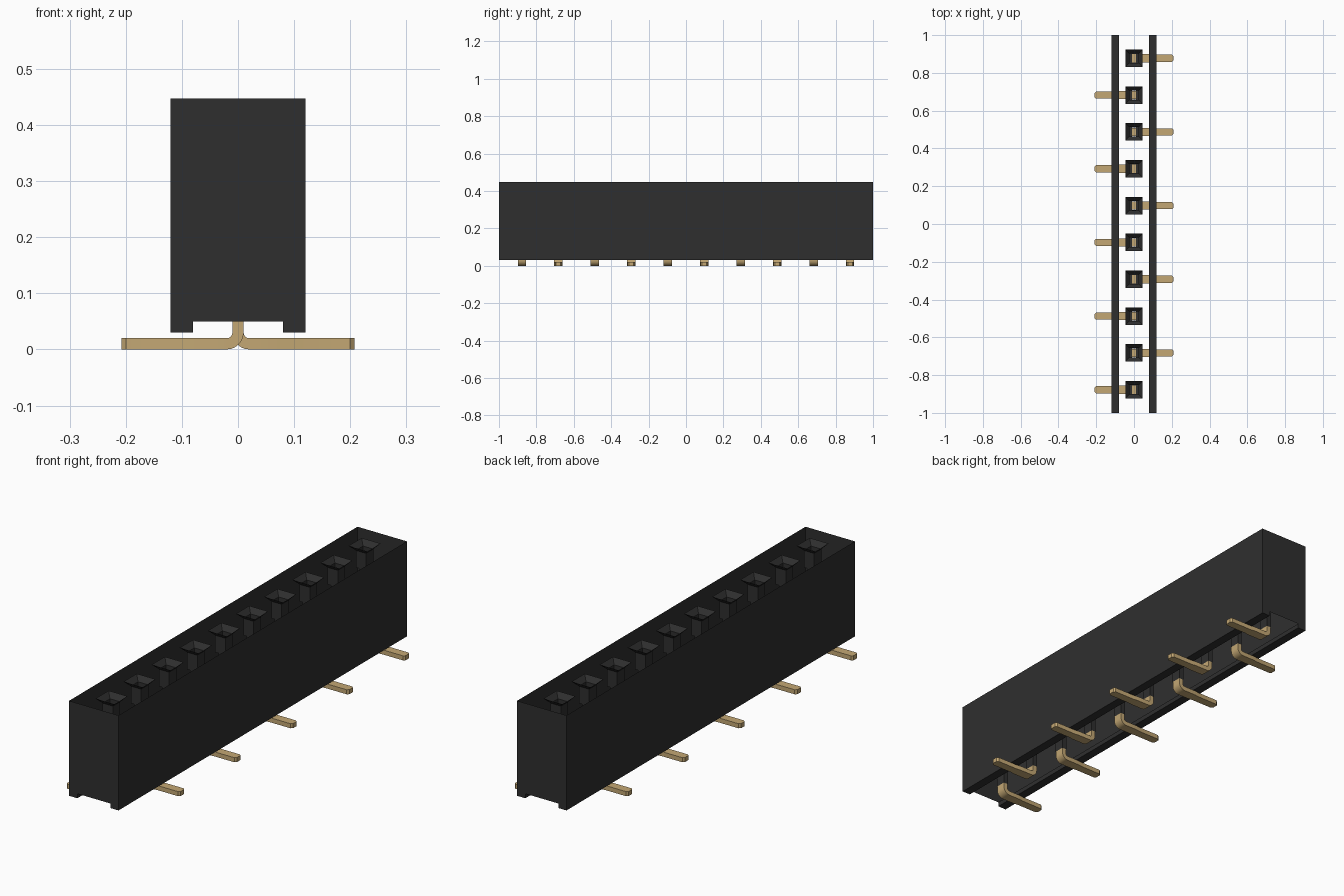
import bpy, bmesh, math

cube = bpy.data.objects.get("Cube")
if cube:
    bpy.data.objects.remove(cube)

PITCH, COUNT = 0.195, 10
TOP, FLOOR, UNDER, LEDGE = 0.447, 0.35, 0.05, 0.03


def material(name, rgb, rough):
    m = bpy.data.materials.new(name)
    m.use_nodes = True
    m.diffuse_color = (*rgb, 1)
    node = m.node_tree.nodes["Principled BSDF"]
    node.inputs["Base Color"].default_value = (*rgb, 1)
    node.inputs["Roughness"].default_value = rough
    return m


black = material("black plastic", (0.028, 0.028, 0.028), 0.6)
gold = material("gold metal", (0.55, 0.39, 0.175), 0.5)


def finish(bm, name, mat):
    me = bpy.data.meshes.new(name)
    bm.to_mesh(me)
    bm.free()
    me.materials.append(mat)
    return me


def place(name, me, y=0):
    ob = bpy.data.objects.new(name, me)
    ob.location.y = y
    bpy.context.collection.objects.link(ob)
    return ob


def skin(bm, rings):
    """Join successive four-point rings with quads."""
    loops = [[bm.verts.new(p) for p in ring] for ring in rings]
    for a, b in zip(loops, loops[1:]):
        for i in range(4):
            j = (i + 1) % 4
            bm.faces.new((a[i], a[j], b[j], b[i]))
    return loops


# Thin-walled housing, open above and below, with a foot ledge on each side
bm = bmesh.new()
half = [(0.12, TOP), (0.12, LEDGE), (0.08, LEDGE), (0.08, UNDER)]
outline = half + [(-x, z) for x, z in reversed(half)]
front, back = ([bm.verts.new((x, y, z)) for x, z in outline] for y in (-1, 1))
bm.faces.new(front)
bm.faces.new(back)
for i in range(len(outline) - 1):
    if i != 3:  # the underside between the ledges stays open
        bm.faces.new((front[i], front[i + 1], back[i + 1], back[i]))
bmesh.ops.recalc_face_normals(bm, faces=bm.faces)
place("housing", finish(bm, "housing", black))

# Socket: flared mouth, square shaft, floor, and a sleeve around the pin
bm = bmesh.new()
steps = [(0.046, 0.046, TOP), (0.025, 0.025, 0.425), (0.025, 0.025, FLOOR),
         (0.011, 0.023, FLOOR), (0.011, 0.023, UNDER)]
skin(bm, [[(-x, -y, z), (x, -y, z), (x, y, z), (-x, y, z)] for x, y, z in steps])
socket_mesh = finish(bm, "socket", black)


# Bent pin: upright stem, rounded bend, flat leg with a narrowed tip
def pin_mesh(side):
    stations = [((-0.01, FLOOR), (0.01, FLOOR), 0.022)]
    for k in range(7):
        a = math.pi + k * math.pi / 12
        c, s = math.cos(a), math.sin(a)
        stations.append(((0.02 + 0.03 * c, 0.03 + 0.03 * s),
                         (0.02 + 0.01 * c, 0.03 + 0.01 * s), 0.022))
    for x, w in ((0.08, 0.022), (0.1, 0.019), (0.2, 0.019), (0.208, 0.012)):
        stations.append(((x, 0), (x, 0.02), w))
    bm = bmesh.new()
    loops = skin(bm, [[(side * o[0], -w, o[1]), (side * o[0], w, o[1]),
                       (side * i[0], w, i[1]), (side * i[0], -w, i[1])]
                      for o, i, w in stations])
    bm.faces.new(loops[0])
    bm.faces.new(loops[-1])
    bmesh.ops.recalc_face_normals(bm, faces=bm.faces)
    return finish(bm, "pin", gold)


pins = {side: pin_mesh(side) for side in (-1, 1)}

# Row of contacts, with legs alternating between the two sides
for n in range(COUNT):
    y = (n - (COUNT - 1) / 2) * PITCH
    place(f"socket_{n + 1}", socket_mesh, y)
    pin = place(f"pin_{n + 1}", pins[1 if n % 2 else -1], y)
    if n < 2:  # each shared pin mesh is smoothed once
        bpy.ops.object.select_all(action="DESELECT")
        pin.select_set(True)
        bpy.context.view_layer.objects.active = pin
        bpy.ops.object.shade_smooth_by_angle(angle=math.radians(20))
